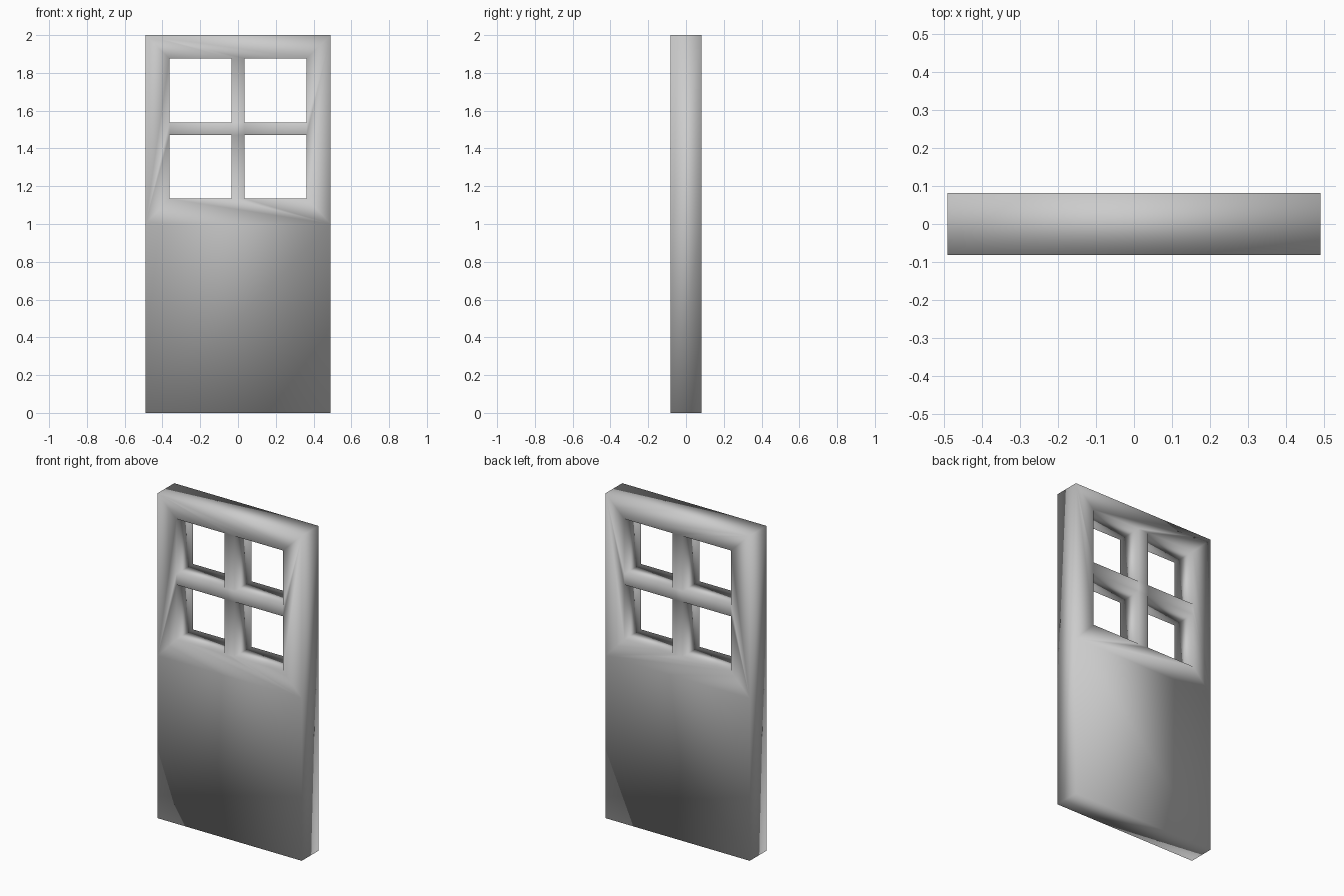
import bpy, bmesh

if "Cube" in bpy.data.objects:
    bpy.data.objects.remove(bpy.data.objects["Cube"])

HALF_DEPTH = 0.081
HALF_WIDTH = 0.491
PANEL_TOP = 1.0
XS = [-0.363, -0.034, 0.034, 0.363]      # window openings and glazing bars
ZS = [1.134, 1.471, 1.537, 1.876]


def make_door():
    bm = bmesh.new()

    def vert(x, z):
        return bm.verts.new((x, -HALF_DEPTH, z))

    # Outer corners: floor, top of lower panel, top of door
    (bl, br), (ml, mr), (tl, tr) = [
        [vert(s * HALF_WIDTH, z) for s in (-1, 1)] for z in (0, PANEL_TOP, 2)]
    g = [[vert(x, z) for x in XS] for z in ZS]

    # Lower panel
    bm.faces.new((bl, br, mr, ml))
    # Mitred window frame: bottom rail, right stile, top rail, left stile
    bm.faces.new([ml, mr] + g[0][::-1])
    bm.faces.new([mr, tr] + [row[3] for row in g[::-1]])
    bm.faces.new([tr, tl] + g[3])
    bm.faces.new([tl, ml] + [row[0] for row in g])
    # Glazing bars: the cross between the four panes
    for r, c in ((0, 1), (1, 0), (1, 1), (1, 2), (2, 1)):
        bm.faces.new((g[r][c], g[r][c + 1], g[r + 1][c + 1], g[r + 1][c]))

    # Extrude to full thickness: back face, edges and window reveals
    ext = bmesh.ops.extrude_face_region(bm, geom=bm.faces[:],
                                        use_keep_orig=True)
    back = [e for e in ext["geom"] if isinstance(e, bmesh.types.BMVert)]
    bmesh.ops.translate(bm, verts=back, vec=(0, 2 * HALF_DEPTH, 0))
    bmesh.ops.recalc_face_normals(bm, faces=bm.faces[:])

    # Soft shading across all edges
    for f in bm.faces:
        f.smooth = True
    mesh = bpy.data.meshes.new("door")
    bm.to_mesh(mesh)
    bm.free()
    door = bpy.data.objects.new("door", mesh)
    bpy.context.collection.objects.link(door)


make_door()
